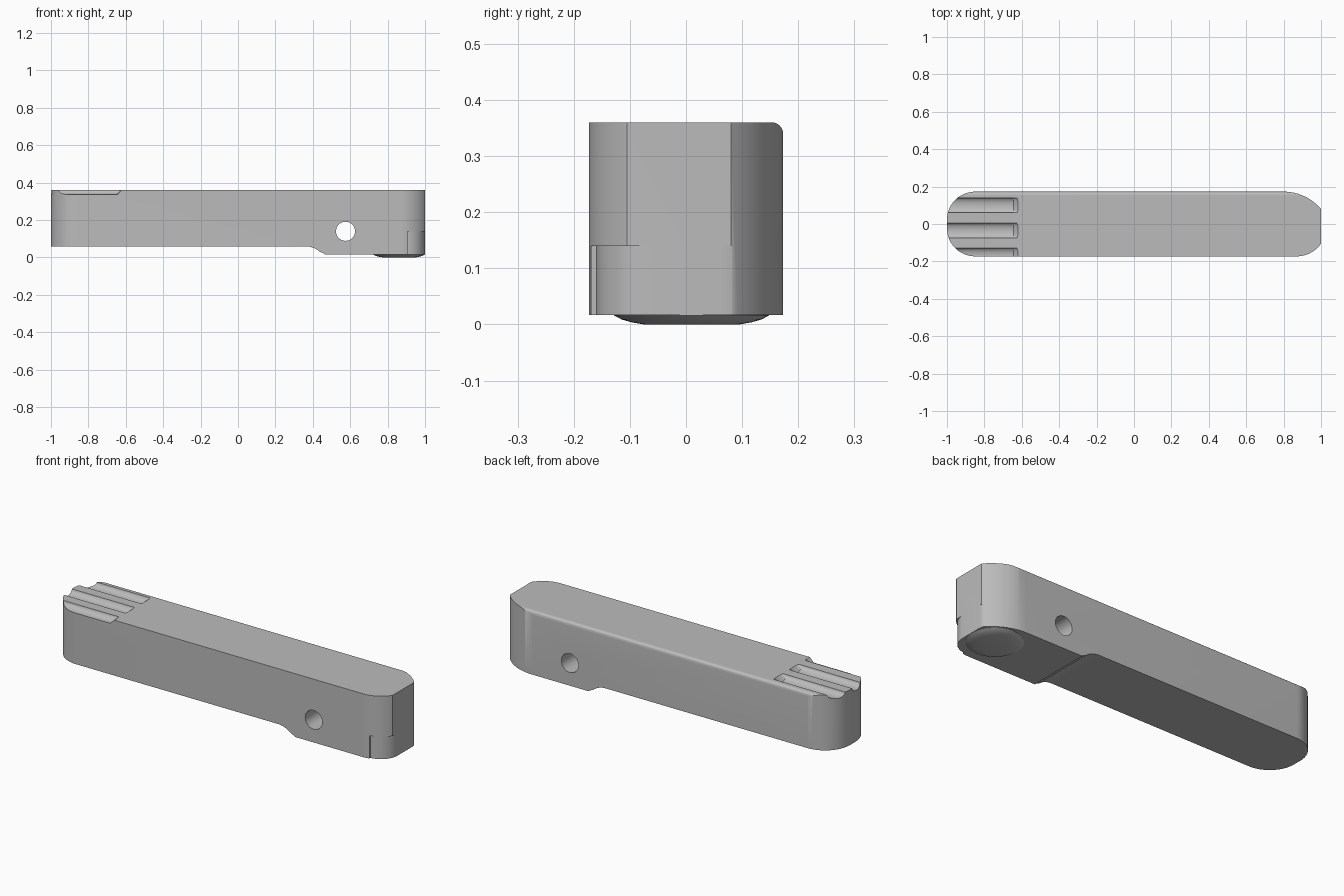
import bpy, bmesh
from math import sin, cos, pi, radians, atan2
from mathutils import Vector

if "Cube" in bpy.data.objects:
    bpy.data.objects.remove(bpy.data.objects["Cube"], do_unlink=True)

grey = bpy.data.materials.new("satin grey")
grey.use_nodes = True
COLOUR = (0.5, 0.5, 0.5, 1)
grey.diffuse_color = COLOUR
grey.node_tree.nodes["Principled BSDF"].inputs["Base Color"].default_value = COLOUR

AXES = {"x": lambda a, b, t: (t, a, b),
        "y": lambda a, b, t: (a, t, b),
        "z": lambda a, b, t: (a, b, t)}


def loft(name, rings):
    """Skin closed rings of 3D points and cap both ends."""
    bm = bmesh.new()
    rows = [[bm.verts.new(p) for p in ring] for ring in rings]
    n = len(rows[0])
    for low, high in zip(rows, rows[1:]):
        for i in range(n):
            j = (i + 1) % n
            bm.faces.new((low[i], low[j], high[j], high[i]))
    bm.faces.new(rows[0][::-1])
    bm.faces.new(rows[-1])
    bmesh.ops.recalc_face_normals(bm, faces=bm.faces)
    mesh = bpy.data.meshes.new(name)
    bm.to_mesh(mesh)
    bm.free()
    mesh.materials.append(grey)
    ob = bpy.data.objects.new(name, mesh)
    bpy.context.collection.objects.link(ob)
    return ob


def prism(name, outline, axis, start, end):
    place = AXES[axis]
    return loft(name, [[place(a, b, t) for a, b in outline] for t in (start, end)])


def arc(cx, cy, r, a0, a1, n=14):
    return [(cx + r * cos(radians(a0 + (a1 - a0) * i / n)),
             cy + r * sin(radians(a0 + (a1 - a0) * i / n))) for i in range(n + 1)]


def cut(target, cutter):
    cutter.hide_render = True
    mod = target.modifiers.new("cut", "BOOLEAN")
    mod.operation, mod.solver, mod.object = "DIFFERENCE", "EXACT", cutter
    bpy.context.view_layer.objects.active = target
    bpy.ops.object.modifier_apply(modifier=mod.name)
    bpy.data.objects.remove(cutter, do_unlink=True)


W, TOP, BASE = 0.173, 0.36, 0.017


def nose(start_x, side_y):
    """Corner arc tangent to the side, ending on the flat end face."""
    dx, dy = 1 - start_x, W - side_y
    r = (dx * dx + dy * dy) / (2 * dy)
    return start_x, r, 90 - math_deg(atan2(dx, r - dy))


def math_deg(a):
    return a * 180 / pi


# Handle body: plan outline with round tail and blunt nose
fx, fr, fa = nose(0.87, 0.105)
bx, br, ba = nose(0.80, 0.08)
R = 0.15
outline = (arc(fx, -W + fr, fr, -90, -fa) + arc(bx, W - br, br, ba, 90)
           + arc(R - 1, W - R, R, 90, 180) + arc(R - 1, R - W, R, 180, 270))
body = prism("handle_body", outline, "z", BASE, TOP)

# Raised underside with a swept step
step = [(-1.2, -0.1), (0.47, -0.1), (0.47, 0.01), (0.455, 0.024)]
step += arc(0.36, -0.055, 0.115, 48, 90, 8) + [(-1.2, 0.06)]
cut(body, prism("underside_cutter", step, "y", -0.4, 0.4))

# Rounded top edge along the back
q = 0.02
edge = arc(W - q, TOP - q, q, 0, 90, 8) + [(W - q, 0.45), (0.3, 0.45), (0.3, TOP - q)]
cut(body, prism("edge_cutter", edge, "x", -1.2, 1.2))

# Pivot hole through the sides
cut(body, prism("hole_cutter", arc(0.575, 0.14, 0.051, 0, 351, 39), "y", -0.4, 0.4))

# Narrower rounded foot below the nose
for side in (-1, 1):
    foot = arc(0.9, 0.06, 0.1, 0, 87) + [(0.905, 0.3), (1.1, 0.3), (1.1, 0.06)]
    foot = [(x, side * y) for x, y in foot]
    cut(body, prism("foot_cutter", foot, "z", -0.1, 0.14))

# Finger grooves on top of the tail, with sloping inner ends
for centre in (0.1, -0.034, -0.168):
    def section(x, depth):
        pts = [(x, centre + 0.04 * cos(pi * i / 12),
                TOP + 0.002 - depth * sin(pi * i / 12) ** 0.8) for i in range(13)]
        return [(x, centre + 0.04, 0.45)] + pts + [(x, centre - 0.04, 0.45)]
    cut(body, loft("groove_cutter", [section(-1.1, 0.026), section(-0.645, 0.026),
                                     section(-0.62, 0.001)]))

# Domed button under the foot
rings = []
for r, z in ((0.138, 0.022), (0.138, 0.016), (0.125, 0.009), (0.108, 0.004), (0.085, 0.0)):
    rings.append([(0.861 + r * cos(pi * i / 24), 0.01 + r * sin(pi * i / 24), z)
                  for i in range(48)])
button = loft("bottom_button", rings)

for ob in (body, button):
    bpy.ops.object.select_all(action="DESELECT")
    ob.select_set(True)
    bpy.context.view_layer.objects.active = ob
    bpy.ops.object.shade_smooth_by_angle(angle=radians(30))
